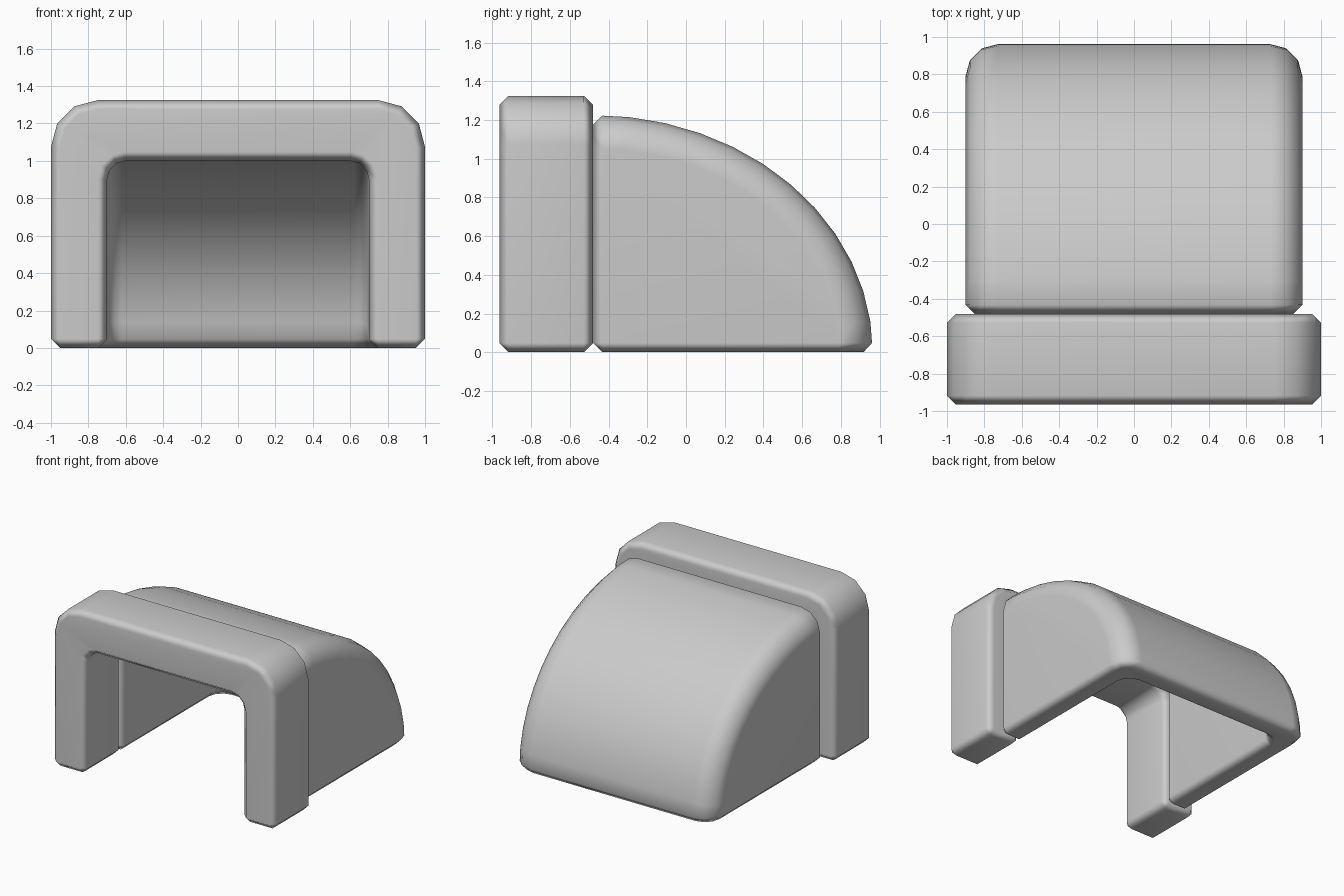
import bpy, bmesh
from math import sin, cos, pi

if "Cube" in bpy.data.objects:
    bpy.data.objects.remove(bpy.data.objects["Cube"])


def finish(name, bm):
    """Turn a bmesh into an object with soft chamfered edges."""
    bmesh.ops.recalc_face_normals(bm, faces=bm.faces)
    mesh = bpy.data.meshes.new(name)
    bm.to_mesh(mesh)
    bm.free()
    mesh.shade_smooth()
    ob = bpy.data.objects.new(name, mesh)
    bpy.context.collection.objects.link(ob)
    bev = ob.modifiers.new("edges", 'BEVEL')
    bev.width = 0.048
    bev.segments = 1
    bev.limit_method = 'ANGLE'
    bev.angle_limit = 0.75
    bev.use_clamp_overlap = False
    ob.modifiers.new("normals", 'WEIGHTED_NORMAL').keep_sharp = True
    return ob


def round_section(half, r, n=3):
    """Right-to-left (x, inset) points of a section with rounded shoulders."""
    right = [(half - r + r * cos(pi / 2 * i / n), r - r * sin(pi / 2 * i / n))
             for i in range(n + 1)]
    return right + [(-x, d) for x, d in reversed(right)]


# Front frame: inverted U extruded along y
Y0, Y1 = -0.965, -0.48
outer = [(1, 0)] + [(x, 1.325 - d) for x, d in round_section(1, 0.25)] + [(-1, 0)]
inner = [(0.7, 0)] + [(x, 1.0 - d) for x, d in round_section(0.7, 0.1)] + [(-0.7, 0)]
bm = bmesh.new()
face = bm.faces.new([bm.verts.new((x, Y0, z)) for x, z in outer + inner[::-1]])
ext = bmesh.ops.extrude_face_region(bm, geom=[face], use_keep_orig=True)
bmesh.ops.translate(bm, vec=(0, Y1 - Y0, 0),
                    verts=[v for v in ext['geom'] if isinstance(v, bmesh.types.BMVert)])
finish("front_frame", bm)

# Quarter-round hood: hollow shell, open at the bottom and the front
A, B, STEPS = 1.445, 1.225, 12
bm = bmesh.new()


def shell(half, r, depth):
    """Skin of the hood; returns the bottom and front rim loops."""
    rows = []
    for k in range(STEPS + 1):
        t = pi / 2 * k / STEPS
        rows.append([bm.verts.new((x, Y1 + (A - depth - d) * cos(t), (B - depth - d) * sin(t)))
                     for x, d in round_section(half, r)])
    posts = [bm.verts.new((s * half, Y1, 0)) for s in (1, -1)]
    for a, b in zip(rows, rows[1:]):
        for i in range(len(a) - 1):
            bm.faces.new((a[i], a[i + 1], b[i + 1], b[i]))
    for post, i in zip(posts, (0, -1)):
        bm.faces.new([post] + [row[i] for row in rows])
    return [[posts[0]] + row + [posts[1]] for row in (rows[0], rows[-1])]


skins = shell(0.9, 0.17, 0), shell(0.7, 0.08, 0.2)
for out_loop, in_loop in zip(*skins):
    bm.faces.new(out_loop + in_loop[::-1])
finish("rounded_hood", bm)
